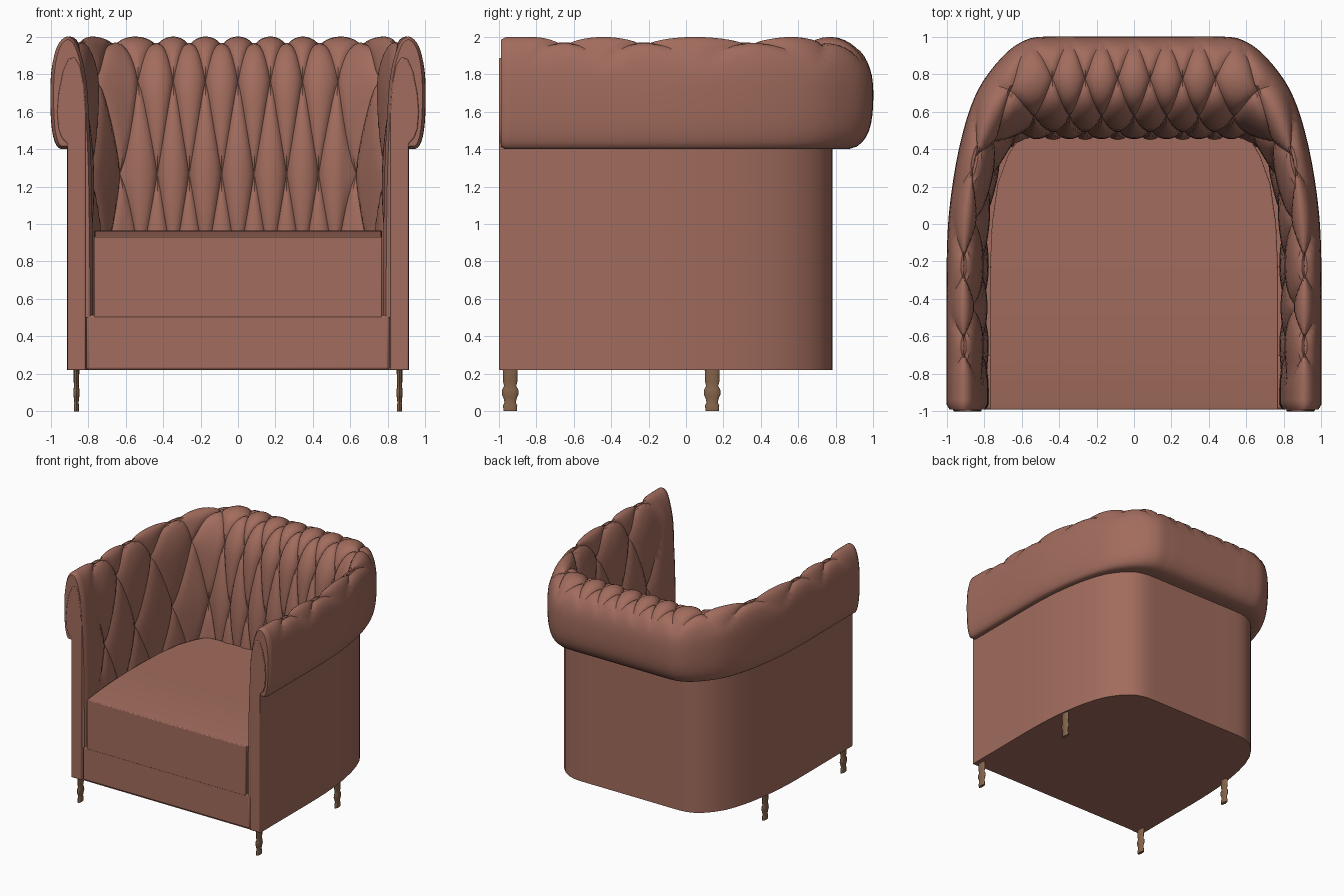
import bpy, bmesh, math
from mathutils import Vector

if "Cube" in bpy.data.objects:
    bpy.data.objects.remove(bpy.data.objects["Cube"])

def material(name, rgb):
    m = bpy.data.materials.new(name)
    m.diffuse_color = (*rgb, 1)
    m.use_nodes = True
    m.node_tree.nodes["Principled BSDF"].inputs["Base Color"].default_value = m.diffuse_color
    return m

LEATHER = material("leather", (0.36, 0.15, 0.11))
WOOD = material("turned_wood", (0.24, 0.13, 0.07))

def make(name, verts, faces, mat=LEATHER, angle=35, bevel=0):
    me = bpy.data.meshes.new(name)
    me.from_pydata([tuple(v) for v in verts], [], faces)
    bm = bmesh.new()
    bm.from_mesh(me)
    bmesh.ops.recalc_face_normals(bm, faces=bm.faces)
    bm.to_mesh(me)
    bm.free()
    ob = bpy.data.objects.new(name, me)
    bpy.context.collection.objects.link(ob)
    me.materials.append(mat)
    if bevel:
        b = ob.modifiers.new("soft_edge", 'BEVEL')
        b.width, b.segments, b.limit_method = bevel, 2, 'ANGLE'
    bpy.ops.object.select_all(action='DESELECT')
    ob.select_set(True)
    bpy.context.view_layer.objects.active = ob
    bpy.ops.object.shade_smooth_by_angle(angle=math.radians(angle))
    return ob

def spline(keys, t):
    """Smooth curve through rows of (parameter, value, value, ...)."""
    n = len(keys)
    i = 0
    while i < n - 2 and t > keys[i + 1][0]:
        i += 1
    t0, t1 = keys[i][0], keys[i + 1][0]
    h = t1 - t0
    s = (t - t0) / h
    def slope(j, c):
        lo, hi = keys[max(j - 1, 0)], keys[min(j + 1, n - 1)]
        return (hi[c] - lo[c]) / (hi[0] - lo[0])
    return [(2*s**3 - 3*s*s + 1) * keys[i][c] + (s**3 - 2*s*s + s) * h * slope(i, c)
            + (3*s*s - 2*s**3) * keys[i + 1][c] + (s**3 - s*s) * h * slope(i + 1, c)
            for c in range(1, len(keys[0]))]

# Plan of the right half: tuft column, inner x, inner y, outer x, outer y
STEP = 16
END = 117 / STEP
PLAN = [(0, 0, .44, 0, 1), (1.5, .26, .44, .26, 1), (2.5, .43, .44, .44, 1),
        (3, .52, .44, .57, .985), (3.5, .60, .435, .70, .895), (4, .68, .36, .84, .70),
        (4.5, .735, .21, .93, .42), (5, .765, 0, .985, .08), (5.5, .775, -.23, 1, -.22),
        (6.5, .775, -.65, 1, -.65), (END, .775, -.99, 1, -.99)]
# Cross-section: tuft row, fraction from inner to outer, height
SECTION = [(-1.5, 0, .50), (-1, 0, .76), (0, .03, 1.27), (.5, .08, 1.53), (1, .16, 1.78),
           (1.5, .35, 1.95), (2, .60, 2), (2.5, .84, 1.95), (3, .97, 1.83), (3.5, 1, 1.67),
           (4, .96, 1.5), (4.4, .83, 1.41), (4.75, .60, 1.40)]

def plan(a, u):
    xi, yi, xo, yo = spline(PLAN, abs(a))
    return math.copysign(1, a) * (xi + (xo - xi) * u), yi + (yo - yi) * u

def surface(a, b):
    u, z = spline(SECTION, b)
    return Vector((*plan(a, u), z))

def fade(x, lo, hi):
    s = min(max((x - lo) / (hi - lo), 0), 1)
    return 1 - s * s * (3 - 2 * s)

def pillow(a, b):
    p, q = a + b / 2, a - b / 2
    return (abs(math.cos(math.pi * p)) ** .5 + abs(math.cos(math.pi * q)) ** .5) / 2

# Tufted back and arm roll
cols = [i / STEP for i in range(-117, 118)]
rows = [-1.5 + j * 2 / STEP for j in range(51)]
verts, height, faces = [], [], []
e = .004
for a in cols:
    for b in rows:
        da = surface(min(a + e, END), b) - surface(max(a - e, -END), b)
        db = surface(a, min(b + e, 4.75)) - surface(a, max(b - e, -1.5))
        h = pillow(a, b)
        d = .06 * (1 - h) * fade(b, 2.2, 3.1) * fade(abs(a), 6.6, 7.05)
        if abs(a) >= END:
            d += .016
        verts.append(surface(a, b) - da.cross(db).normalized() * d)
        height.append(h)
R = len(rows)
for i in range(len(cols) - 1):
    for j in range(R - 1):
        A, D = i * R + j, i * R + j + 1
        B, C = A + R, D + R
        # split each quad along its crease
        if height[A] + height[C] < height[B] + height[D]:
            faces += [(A, B, C), (A, C, D)]
        else:
            faces += [(A, B, D), (B, C, D)]
for i, s in ((0, -1), (len(cols) - 1, 1)):
    verts.append(Vector((s * .89, -.99, .5)))
    faces.append(list(range(i * R, i * R + R)) + [len(verts) - 1])
make("tufted_back_and_arms", verts, faces, angle=40)

# Outer upholstered wall with closed underside
ks = [i / 4 for i in range(-29, 30)]
ks[0], ks[-1] = -END, END
outline = [plan(k, .61) for k in ks]
n = len(outline)
verts = [(x, y, z) for z in (.22, 1.43) for x, y in outline]
faces = [(i, i + 1, n + i + 1, n + i) for i in range(n - 1)] + [list(range(n))]
make("outer_wall", verts, faces, angle=30)

# Scroll-shaped arm fronts
scroll = [(.813, .22), (.813, 1.6), (.822, 1.74), (.842, 1.84), (.872, 1.89), (.905, 1.88),
          (.935, 1.81), (.957, 1.7), (.965, 1.6), (.958, 1.51), (.94, 1.46), (.911, 1.43), (.911, .22)]
m = len(scroll)
for side, s in (("left", -1), ("right", 1)):
    verts = [(s * x, y, z) for y in (-1, -.94) for x, z in scroll]
    faces = [list(range(m)), list(range(m, 2 * m))]
    faces += [(i, (i + 1) % m, m + (i + 1) % m, m + i) for i in range(m)]
    make(side + "_arm_front", verts, faces, angle=30, bevel=.006)

# Front rail below the cushion
verts = [(x, y, z) for x in (-.808, .808) for y in (-.99, -.7) for z in (.22, .515)]
box = [(0, 1, 3, 2), (4, 5, 7, 6), (0, 1, 5, 4), (2, 3, 7, 6), (0, 2, 6, 4), (1, 3, 7, 5)]
make("front_rail", verts, box, bevel=.015)

# Seat cushion, gently crowned from front to back
verts, faces = [], []
stations = [END, 7, 6.5, 6, 5.5, 5, 4.5, 4, 3.75, 3.5, 3]
for k in stations:
    x, y = plan(k, .01)
    x *= .988
    y = y + .02 if k < 4 else y
    top = .965 - .035 * max(0, (-y - .45) / .54) ** 2
    verts += [(-x, y, .5), (x, y, .5), (x, y, top), (-x, y, top)]
for i in range(len(stations) - 1):
    o = 4 * i
    faces += [(o + c, o + (c + 1) % 4, o + 4 + (c + 1) % 4, o + 4 + c) for c in range(4)]
faces += [(0, 1, 2, 3), tuple(len(verts) - 4 + c for c in range(4))]
make("seat_cushion", verts, faces, bevel=.008)

# Turned legs, flattened sideways
turned = [(.036, 0), (.038, .03), (.030, .045), (.036, .07), (.045, .09), (.043, .115),
          (.032, .135), (.038, .155), (.040, .225)]
N = 12
for end, ly in (("front", -.94), ("rear", .14)):
    for side, s in (("left", -1), ("right", 1)):
        verts = [(s * .862 + .38 * r * math.cos(2 * math.pi * i / N),
                  ly + r * math.sin(2 * math.pi * i / N), z) for r, z in turned for i in range(N)]
        faces = [(j * N + i, j * N + (i + 1) % N, (j + 1) * N + (i + 1) % N, (j + 1) * N + i)
                 for j in range(len(turned) - 1) for i in range(N)]
        faces += [list(range(N)), list(range(len(verts) - N, len(verts)))]
        make(f"{end}_{side}_leg", verts, faces, WOOD, angle=40)
